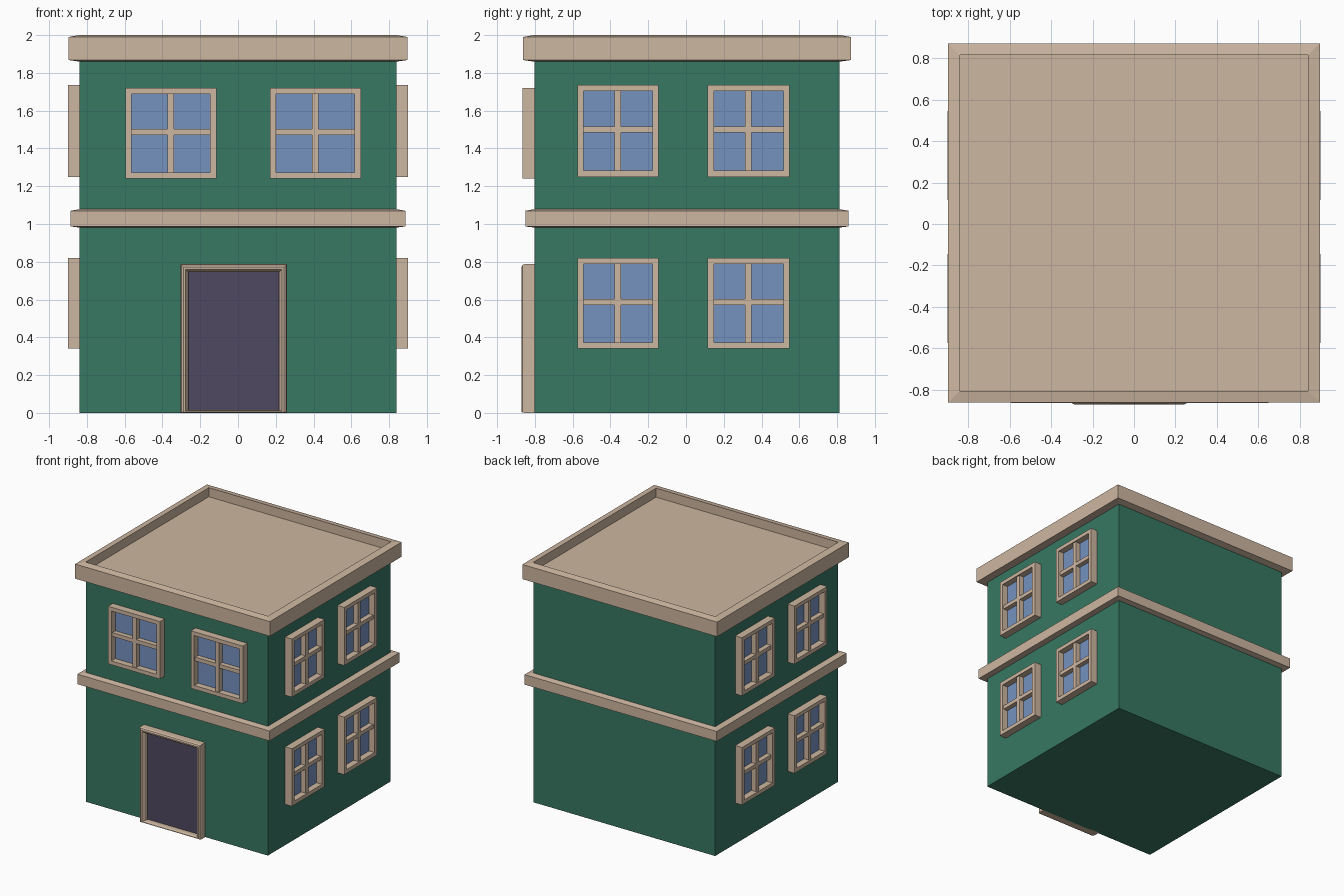
import bpy, bmesh

if "Cube" in bpy.data.objects:
    bpy.data.objects.remove(bpy.data.objects["Cube"])

def material(name, rgb):
    m = bpy.data.materials.new(name)
    lin = [((c / 255 + 0.055) / 1.055) ** 2.4 for c in rgb]
    m.diffuse_color = (*lin, 1)
    m.use_nodes = True
    m.node_tree.nodes["Principled BSDF"].inputs["Base Color"].default_value = m.diffuse_color
    return m

GREEN = material("wall green", (55, 119, 98))
TRIM = material("trim beige", (206, 183, 161))
GLASS = material("window blue", (118, 146, 192))
DARK = material("door dark purple", (78, 72, 96))

BX, Y0, Y1 = 0.838, -0.803, 0.813      # wall planes

# maps from (along wall, height, distance out of wall) to world
front = lambda u, v, d: (u, Y0 - d, v)
right = lambda u, v, d: (BX + d, u, v)
left = lambda u, v, d: (-BX - d, u, v)
flat = lambda u, v, d: (u, v, d)

def finish(name, bm, mat):
    bmesh.ops.recalc_face_normals(bm, faces=bm.faces)
    me = bpy.data.meshes.new(name)
    bm.to_mesh(me)
    bm.free()
    me.materials.append(mat)
    ob = bpy.data.objects.new(name, me)
    bpy.context.collection.objects.link(ob)

def loft(bm, rects, place, closed=False):
    """Join rectangles (u0, u1, v0, v1, depth); capped, or closed into a ring."""
    rings = []
    for u0, u1, v0, v1, d in rects:
        rings.append([bm.verts.new(place(u, v, d))
                      for u, v in ((u0, v0), (u1, v0), (u1, v1), (u0, v1))])
    pairs = list(zip(rings, rings[1:]))
    if closed:
        pairs.append((rings[-1], rings[0]))
    else:
        bm.faces.new(rings[0])
        bm.faces.new(rings[-1])
    for a, b in pairs:
        for i in range(4):
            j = (i + 1) % 4
            bm.faces.new((a[i], a[j], b[j], b[i]))

def slab(bm, u0, u1, v0, v1, d0, d1, place):
    loft(bm, [(u0, u1, v0, v1, d0), (u0, u1, v0, v1, d1)], place)

def window(name, u0, u1, v0, v1, place):
    w, out = 0.032, 0.062
    uc, vc = (u0 + u1) / 2 - 0.002, (v0 + v1) / 2 + 0.008
    bm = bmesh.new()
    o, i = (u0, u1, v0, v1), (u0 + w, u1 - w, v0 + w, v1 - w)
    loft(bm, [(*o, -0.01), (*o, out), (*i, out), (*i, -0.01)], place, True)
    # glazing bars
    slab(bm, uc - 0.017, uc + 0.017, v0 + w, v1 - w, 0, 0.052, place)
    slab(bm, u0 + w, u1 - w, vc - 0.016, vc + 0.016, 0, 0.05, place)
    finish(name + "_frame", bm, TRIM)
    bm = bmesh.new()
    slab(bm, u0 + w, u1 - w, v0 + w, v1 - w, 0.002, 0.01, place)
    finish(name + "_glass", bm, GLASS)

# walls
bm = bmesh.new()
slab(bm, -BX, BX, Y0, Y1, 0, 1.9, flat)
finish("walls", bm, GREEN)

# floor band with slightly sloped top and underside
def around(g, z):
    return (-BX - g, BX + g, Y0 - g, Y1 + g, z)

bm = bmesh.new()
loft(bm, [around(-0.01, 0.98), around(0.048, 0.987),
          around(0.048, 1.07), around(-0.01, 1.08)], flat, True)
finish("floor_band", bm, TRIM)

# roof with raised rim and sunken deck
bm = bmesh.new()
loft(bm, [around(-0.01, 1.858), around(0.06, 1.868), around(0.06, 1.99),
          around(0.003, 2.0), around(0.003, 1.925)], flat)
finish("roof", bm, TRIM)

# windows
for n, (a, b) in enumerate(((-0.595, -0.115), (0.17, 0.65))):
    window(f"front_window_{n}", a, b, 1.24, 1.72, front)
for side, place in (("right", right), ("left", left)):
    for n, (a, b) in enumerate(((-0.575, -0.145), (0.115, 0.547))):
        window(f"{side}_upper_window_{n}", a, b, 1.25, 1.735, place)
        window(f"{side}_lower_window_{n}", a, b, 0.34, 0.82, place)

# door frame, chamfered toward the front
def door_rect(g, low, d):
    return (-0.305 + g, 0.26 - g, low, 0.788 - g, d)

bm = bmesh.new()
loft(bm, [door_rect(0, 0, -0.01), door_rect(0, 0, 0.05), door_rect(0.005, 0.002, 0.062),
          door_rect(0.016, 0.005, 0.068), door_rect(0.028, 0.009, 0.066),
          door_rect(0.042, 0.015, 0.045), door_rect(0.042, 0.015, -0.01)], front, True)
finish("door_frame", bm, TRIM)
bm = bmesh.new()
slab(bm, -0.263, 0.218, 0.015, 0.746, 0.006, 0.015, front)
finish("door", bm, DARK)
